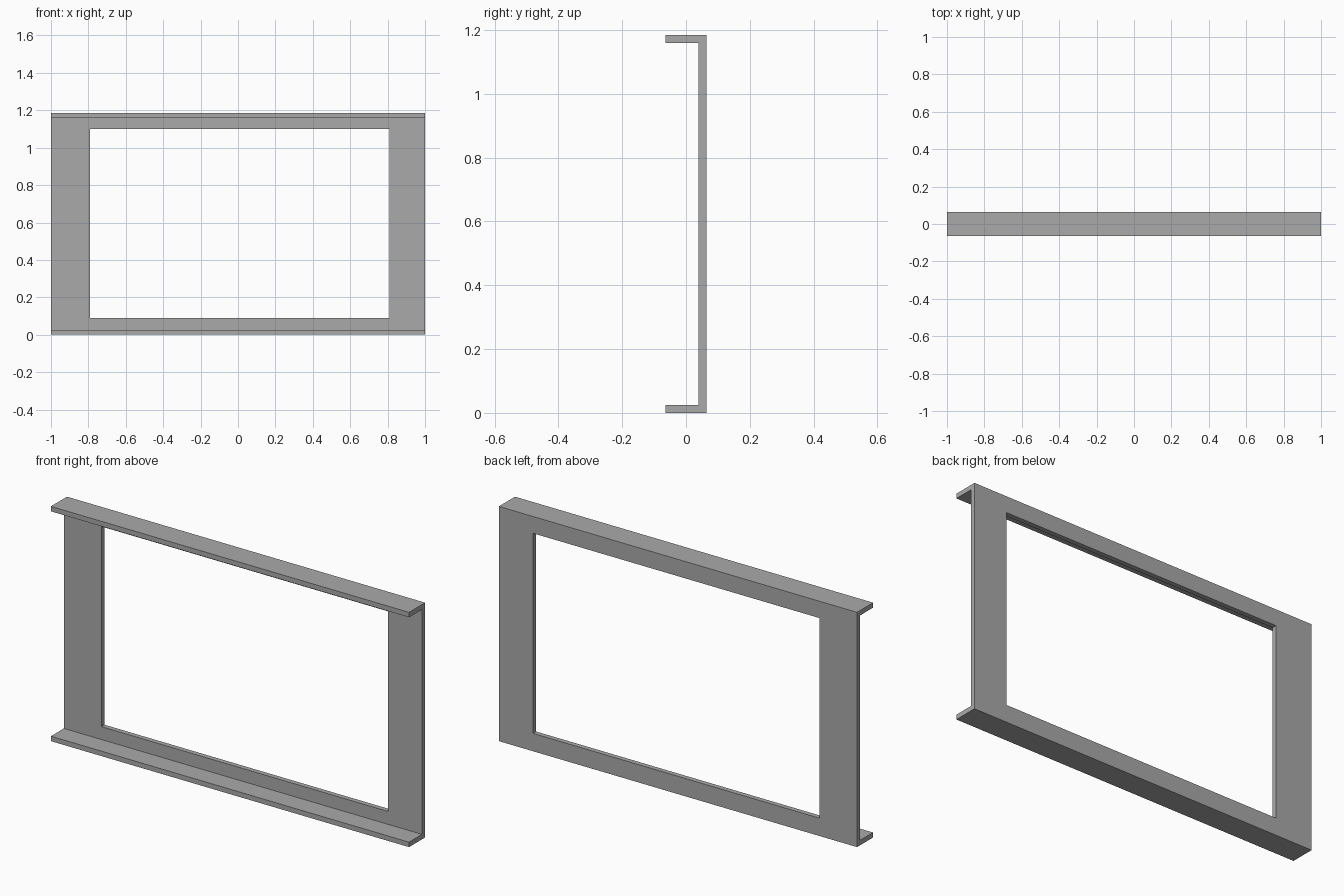
import bpy
import bmesh
from mathutils import Vector

if "Cube" in bpy.data.objects:
    bpy.data.objects.remove(bpy.data.objects["Cube"], do_unlink=True)

HEIGHT = 1.185
HALF_WIDTH = 1.0
FRONT, BACK = -0.064, 0.064
WALL = 0.025

# Material
grey = bpy.data.materials.new("plain_grey")
grey.use_nodes = True
colour = (0.4, 0.4, 0.4, 1)
grey.diffuse_color = colour
grey.node_tree.nodes["Principled BSDF"].inputs["Base Color"].default_value = colour


def extrude_profile(name, profile, x_min, x_max):
    """Extrude a closed (y, z) outline along x."""
    bm = bmesh.new()
    face = bm.faces.new([bm.verts.new((x_min, y, z)) for y, z in profile])
    result = bmesh.ops.extrude_face_region(bm, geom=[face])
    moved = [v for v in result["geom"] if isinstance(v, bmesh.types.BMVert)]
    bmesh.ops.translate(bm, verts=moved, vec=Vector((x_max - x_min, 0, 0)))
    bmesh.ops.recalc_face_normals(bm, faces=bm.faces)
    mesh = bpy.data.meshes.new(name)
    bm.to_mesh(mesh)
    bm.free()
    mesh.materials.append(grey)
    obj = bpy.data.objects.new(name, mesh)
    bpy.context.collection.objects.link(obj)
    return obj


# Channel-shaped panel: back plate with a lip along the top and bottom
inner = BACK - WALL
channel = [
    (FRONT, 0), (BACK, 0), (BACK, HEIGHT), (FRONT, HEIGHT),
    (FRONT, HEIGHT - WALL), (inner, HEIGHT - WALL), (inner, WALL), (FRONT, WALL),
]
frame = extrude_profile("window_frame", channel, -HALF_WIDTH, HALF_WIDTH)

# Rectangular opening, set slightly toward +x
opening = [(0, 0.09), (0.2, 0.09), (0.2, 1.1), (0, 1.1)]
cutter = extrude_profile("opening_cutter", opening, -0.79, 0.81)
cutter.hide_render = True

cut = frame.modifiers.new("opening", "BOOLEAN")
cut.operation = "DIFFERENCE"
cut.solver = "EXACT"
cut.object = cutter
bpy.context.view_layer.objects.active = frame
bpy.ops.object.modifier_apply(modifier=cut.name)
bpy.data.objects.remove(cutter, do_unlink=True)
